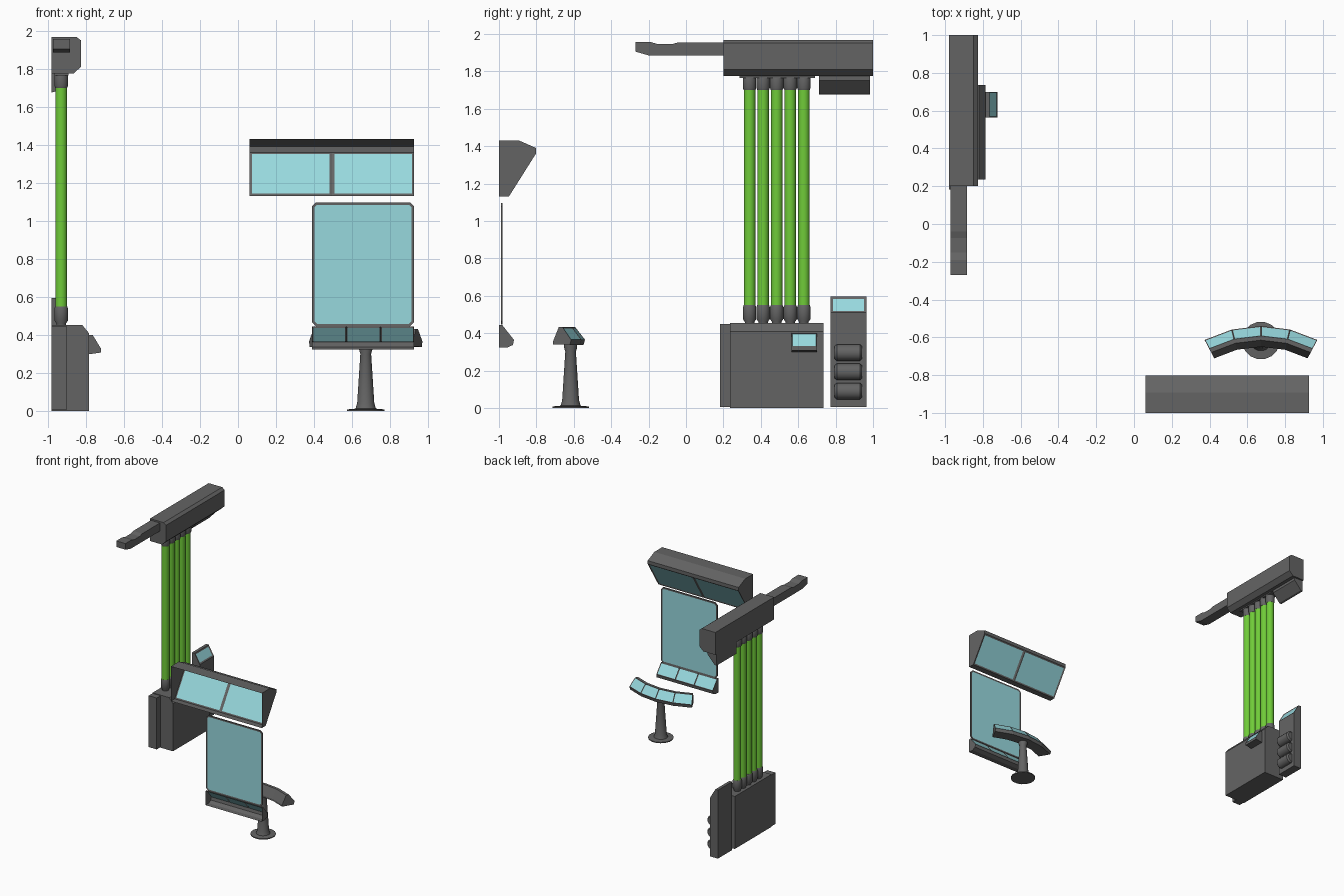
import bpy, bmesh, math
from mathutils import Vector

old = bpy.data.objects.get("Cube")
if old:
    bpy.data.objects.remove(old, do_unlink=True)


def material(name, rgb):
    m = bpy.data.materials.new(name)
    m.use_nodes = True
    m.diffuse_color = (*rgb, 1)
    m.node_tree.nodes["Principled BSDF"].inputs["Base Color"].default_value = (*rgb, 1)
    return m


GREY = material("dark grey metal", (0.127, 0.127, 0.127))
TEAL = material("pale teal screen", (0.31, 0.69, 0.73))
GREEN = material("bright green", (0.16, 0.6, 0.04))


def loft(name, rings, screen=None, skip=None, glass_caps=False, inset=0.01,
         depth=-0.004, mat=GREY, smooth=False):
    """Skin a row of rings; one profile edge may hold recessed screens or stay open."""
    bm = bmesh.new()
    loops = [[bm.verts.new(p) for p in ring] for ring in rings]
    n = len(loops[0])
    screens = []
    for a, b in zip(loops, loops[1:]):
        for j in range(n):
            if j == skip:
                continue
            k = (j + 1) % n
            f = bm.faces.new((a[j], a[k], b[k], b[j]))
            if j == screen:
                screens.append(f)
    caps = [bm.faces.new(loops[0]), bm.faces.new(loops[-1])]
    bmesh.ops.recalc_face_normals(bm, faces=bm.faces)
    if glass_caps:
        screens = caps
    if screens:
        bmesh.ops.inset_individual(bm, faces=screens, thickness=inset, depth=depth)
        for f in screens:
            f.material_index = 1
    for f in bm.faces:
        f.smooth = smooth
    me = bpy.data.meshes.new(name)
    bm.to_mesh(me)
    bm.free()
    me.materials.append(mat)
    me.materials.append(TEAL)
    if smooth:
        me.set_sharp_from_angle(angle=math.radians(35))
    ob = bpy.data.objects.new(name, me)
    bpy.context.collection.objects.link(ob)
    return ob


def prism(name, axis, profile, stations, **kw):
    """Extrude a (y, z) profile along x, or an (x, z) profile along y."""
    place = {"x": lambda s, p: (s, p[0], p[1]), "y": lambda s, p: (p[0], s, p[1])}[axis]
    return loft(name, [[place(s, p) for p in profile] for s in stations], **kw)


def box(name, x, y, z):
    return prism(name, "y", [(x[0], z[0]), (x[1], z[0]), (x[1], z[1]), (x[0], z[1])], y)


def lathe(name, profile, origin, axis="z", sides=16, mat=GREY):
    """Spin (radius, height) points about an axis through origin."""
    rings = []
    for r, h in profile:
        ring = []
        for i in range(sides):
            t = math.tau * (i + 0.5) / sides
            u, v = r * math.cos(t), r * math.sin(t)
            ring.append(Vector(origin) + Vector((u, v, h) if axis == "z" else (u, h, v)))
        rings.append(ring)
    return loft(name, rings, mat=mat, smooth=True)


# Wall display hood, open towards the wall
prism("display_hood", "x",
      [(-1, 1.43), (-0.893, 1.43), (-0.802, 1.39), (-0.802, 1.36), (-0.947, 1.13), (-1, 1.13)],
      (0.06, 0.495, 0.927), screen=3, skip=5, inset=0.018)

# Large flat wall screen with clipped corners
x0, x1, z0, z1, c = 0.39, 0.925, 0.445, 1.097, 0.02
prism("wall_screen", "y",
      [(x0 + c, z0), (x1 - c, z0), (x1, z0 + c), (x1, z1 - c),
       (x1 - c, z1), (x0 + c, z1), (x0, z1 - c), (x0, z0 + c)],
      (-0.99, -0.98), glass_caps=True, inset=0.014, depth=-0.001)

# Sloped wall desk under the large screen, open towards the wall
prism("wall_desk", "x",
      [(-1, 0.444), (-0.983, 0.444), (-0.92, 0.364), (-0.925, 0.337), (-0.957, 0.322), (-1, 0.322)],
      (0.39, 0.57, 0.75, 0.927), screen=1, skip=5, inset=0.009)

# Curved console on a pedestal
section = [(0.53, 0.34), (0.53, 0.355), (0.565, 0.432), (0.588, 0.432), (0.64, 0.365), (0.632, 0.337)]
arc = []
for i in range(-2, 3):
    t = math.radians(13.9 * i)
    arc.append([(0.672 + r * math.sin(t), -1.18 + r * math.cos(t), z) for r, z in section])
loft("curved_console", arc, screen=3, inset=0.007, depth=-0.003)
lathe("pedestal",
      [(0.1, 0), (0.1, 0.008), (0.055, 0.012), (0.046, 0.04), (0.029, 0.3), (0.036, 0.325), (0.036, 0.345)],
      (0.672, -0.617, 0))

# Machine base with side slab
prism("machine_base", "y",
      [(-0.98, 0), (-0.785, 0), (-0.785, 0.41), (-0.82, 0.453), (-0.98, 0.453)], (0.235, 0.735))
box("base_side_slab", (-0.98, -0.903), (0.182, 0.235), (0.005, 0.448))
prism("base_control_screen", "y",
      [(-0.785, 0.4), (-0.765, 0.4), (-0.722, 0.33), (-0.722, 0.307), (-0.785, 0.298)],
      (0.565, 0.7), screen=1, inset=0.006, depth=-0.003)

# Tall side panel with sloped screen and rounded canisters
prism("side_panel", "y",
      [(-0.98, 0.005), (-0.905, 0.005), (-0.905, 0.51), (-0.955, 0.595), (-0.98, 0.595)],
      (0.772, 0.965), screen=2, inset=0.018, depth=-0.003)
for i in range(3):
    lathe("panel_canister", [(0.034, -0.074), (0.045, -0.062), (0.045, 0.062), (0.034, 0.074)],
          (-0.9, 0.868, 0.09 + 0.103 * i), axis="y")

# Row of green tubes with grey end collars
for i in range(5):
    spot = (-0.93, 0.34 + 0.0725 * i, 0)
    lathe("green_tube", [(0.031, 0.53), (0.031, 1.72)], spot, mat=GREEN)
    lathe("lower_collar", [(0.026, 0.445), (0.026, 0.46), (0.036, 0.475), (0.036, 0.54), (0.032, 0.55)], spot)
    lathe("upper_collar", [(0.032, 1.7), (0.036, 1.71), (0.036, 1.765), (0.03, 1.785)], spot)

# Overhead housing, its underside parts and the reaching arm
prism("overhead_housing", "y",
      [(-0.98, 1.775), (-0.865, 1.775), (-0.827, 1.81), (-0.827, 1.95), (-0.85, 1.968), (-0.98, 1.968)],
      (0.2, 1.0))
box("tube_mount_plate", (-0.965, -0.893), (0.285, 0.69), (1.765, 1.78))
prism("underside_wedge", "y",
      [(-0.98, 1.676), (-0.962, 1.68), (-0.895, 1.752), (-0.895, 1.776), (-0.98, 1.776)], (0.71, 0.985))
prism("overhead_arm", "x",
      [(0.2, 1.955), (-0.04, 1.955), (-0.075, 1.945), (-0.15, 1.945), (-0.19, 1.957),
       (-0.27, 1.957), (-0.27, 1.905), (-0.2, 1.885), (0.2, 1.885)], (-0.972, -0.885))
